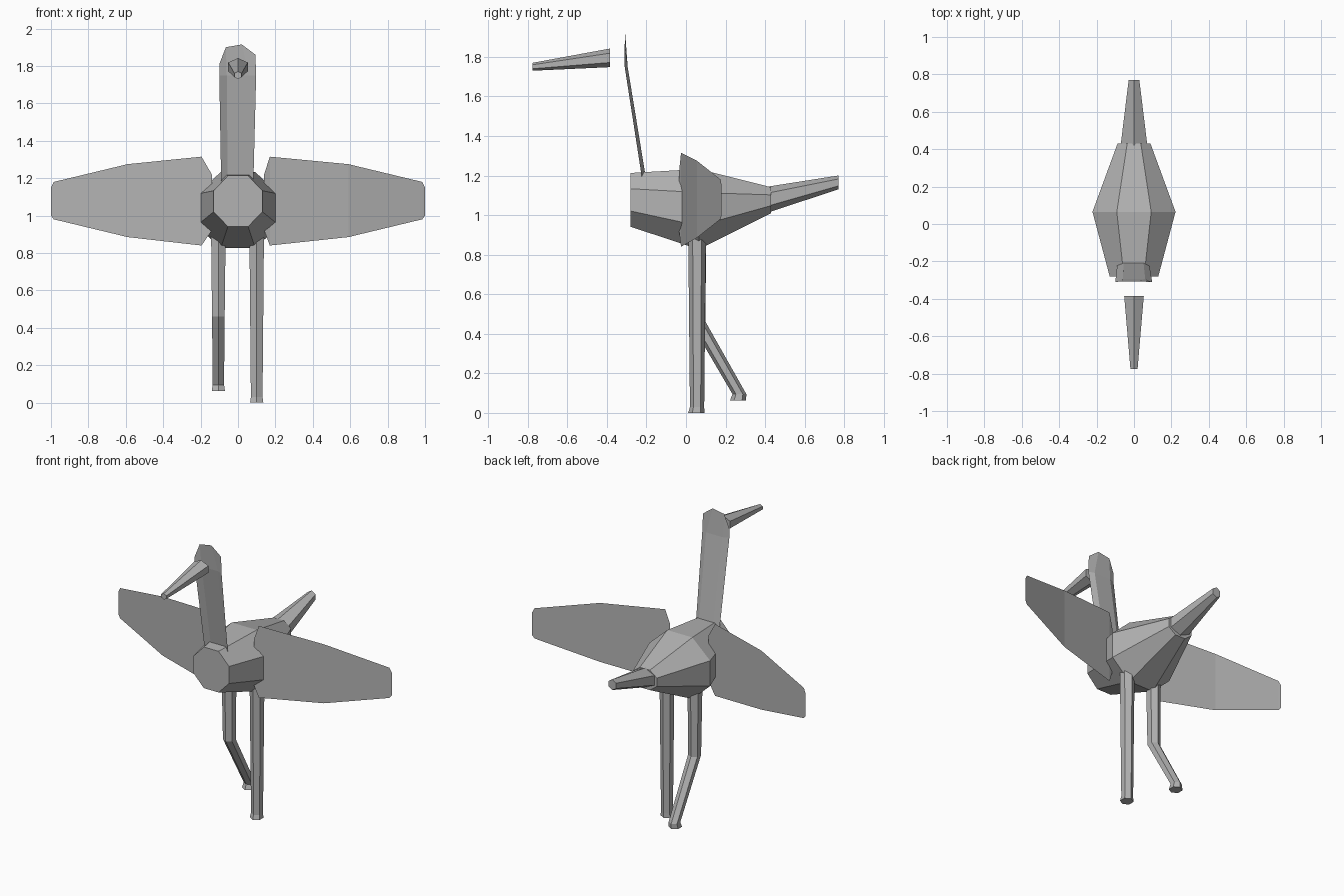
import bpy
from math import cos, sin, pi

cube = bpy.data.objects.get("Cube")
if cube:
    bpy.data.objects.remove(cube)

grey = bpy.data.materials.new("plain grey")
grey.use_nodes = True
colour = (0.45, 0.45, 0.45, 1)
grey.diffuse_color = colour
grey.node_tree.nodes["Principled BSDF"].inputs["Base Color"].default_value = colour


def add_mesh(name, verts, faces):
    mesh = bpy.data.meshes.new(name)
    mesh.from_pydata(verts, [], faces)
    mesh.materials.append(grey)
    mesh.update()
    obj = bpy.data.objects.new(name, mesh)
    bpy.context.collection.objects.link(obj)


def loft(name, rings):
    """Capped tube through rings with equal numbers of points."""
    n = len(rings[0])
    faces = [(k * n + i, k * n + (i + 1) % n, (k + 1) * n + (i + 1) % n, (k + 1) * n + i)
             for k in range(len(rings) - 1) for i in range(n)]
    faces.append(tuple(reversed(range(n))))
    faces.append(tuple(range((len(rings) - 1) * n, len(rings) * n)))
    add_mesh(name, [p for ring in rings for p in ring], faces)


def sheet(name, rows):
    """Thin surface through rows of points."""
    n = len(rows[0])
    faces = [(k * n + i, k * n + i + 1, (k + 1) * n + i + 1, (k + 1) * n + i)
             for k in range(len(rows) - 1) for i in range(n - 1)]
    add_mesh(name, [p for row in rows for p in row], faces)


def upright_ring(sides, y, z, half_x, half_z, turn):
    """Ring facing along y; the half sizes are corner radii."""
    angles = [2 * pi * i / sides + turn for i in range(sides)]
    return [(half_x * cos(a), y, z - half_z * sin(a)) for a in angles]


def level_ring(x, y, z, r):
    """Six-sided ring facing along z, flat toward the sides."""
    return [(x + r * cos(a), y + r * sin(a), z)
            for a in [pi / 6 + i * pi / 3 for i in range(6)]]


# Eight-sided body, with flats on top and at the sides
flat = 1 / cos(pi / 8)
loft("body", [upright_ring(8, y, z, hx * flat, hz * flat, pi / 8) for y, z, hx, hz in
              [(-0.28, 1.077, 0.13, 0.136), (0.065, 1.03, 0.222, 0.203),
               (0.43, 1.075, 0.088, 0.066)]])

# Six-sided tail and beak, with a ridge along the top
for name, stations in {
    "tail": [(0.42, 1.08, 0.075, 0.065), (0.77, 1.165, 0.03, 0.035)],
    "beak": [(-0.775, 1.75, 0.02, 0.02), (-0.385, 1.795, 0.055, 0.047)],
}.items():
    loft(name, [upright_ring(6, y, z, rx * 1.1, rz, pi / 6) for y, z, rx, rz in stations])

# Folded neck blade, open toward the front
sheet("neck", [
    [(-0.09, -0.22, 1.17), (-0.055, -0.2, 1.17), (0.05, -0.2, 1.17), (0.082, -0.22, 1.17)],
    [(-0.1, -0.31, 1.75), (-0.06, -0.295, 1.75), (0.06, -0.295, 1.75), (0.097, -0.31, 1.75)],
    [(-0.1, -0.31, 1.81), (-0.065, -0.307, 1.9), (0.02, -0.307, 1.915), (0.093, -0.31, 1.86)],
])

# Thin wings, swept back toward the tips: x, y, bottom, top
for name, side, root in [("left_wing", 1, 0.17), ("right_wing", -1, 0.195)]:
    stations = [(0.14, -0.035, 0.92, 1.22), (root, -0.025, 0.84, 1.315),
                (0.59, 0.055, 0.885, 1.275), (0.985, 0.175, 0.98, 1.18),
                (1.0, 0.18, 1.0, 1.15)]
    sheet(name, [[(side * x, y, low), (side * x, y, high)] for x, y, low, high in stations])

# Standing leg and bent leg, six-sided: y, z, radius
legs = {
    "left_leg": (0.1, [(0.052, 0, 0.041), (0.056, 0.03, 0.036), (0.056, 0.92, 0.045)]),
    "right_leg": (-0.105, [(0.263, 0.062, 0.041), (0.27, 0.095, 0.035),
                           (0.06, 0.46, 0.039), (0.056, 0.92, 0.045)]),
}
for name, (x, stations) in legs.items():
    loft(name, [level_ring(x, y, z, r) for y, z, r in stations])
